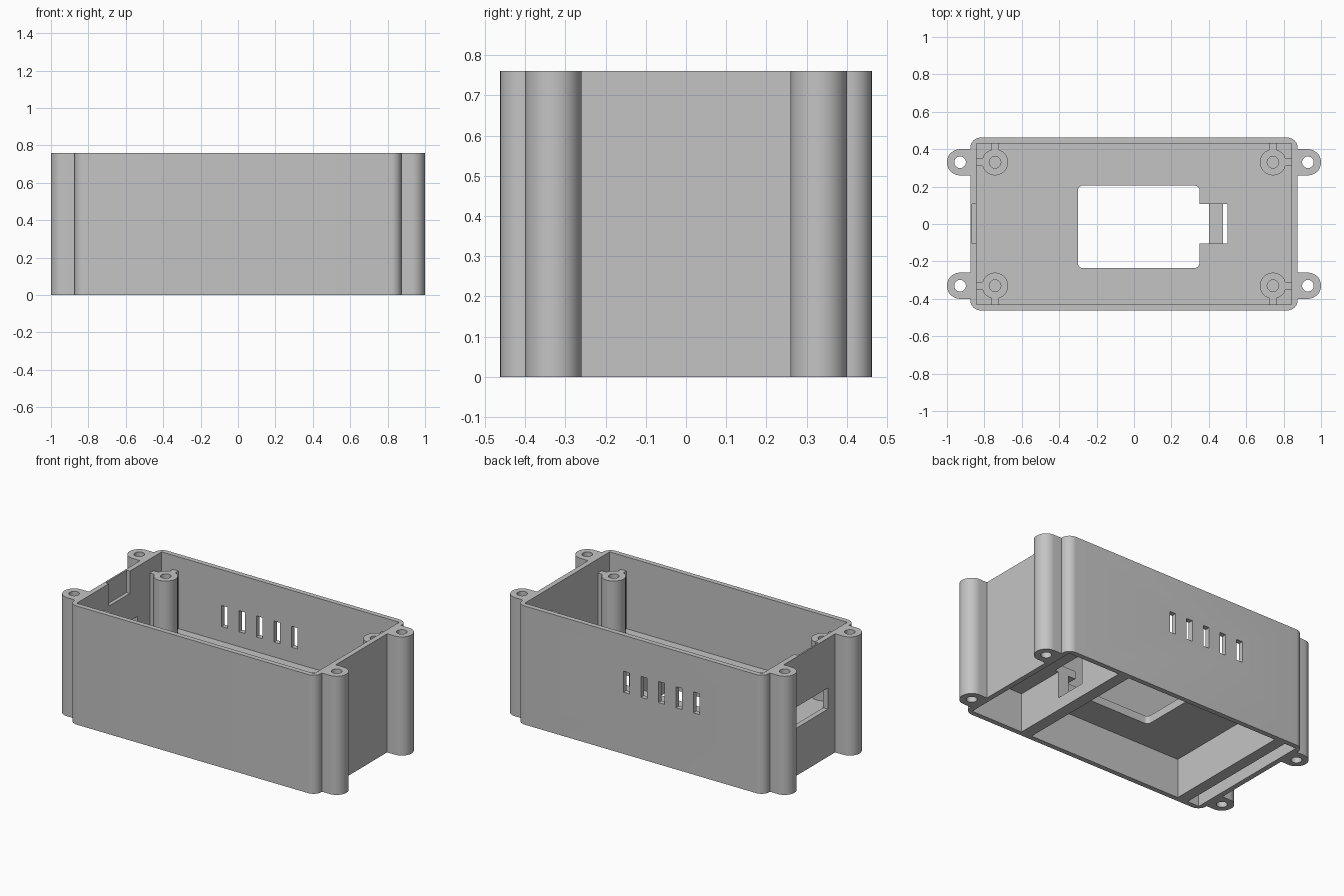
import bpy
import math

if "Cube" in bpy.data.objects:
    bpy.data.objects.remove(bpy.data.objects["Cube"], do_unlink=True)

HEIGHT = 0.76
FLOOR_LOW, FLOOR_TOP = 0.25, 0.30
OUT_X, OUT_Y = 0.875, 0.462
IN_X, IN_Y = 0.842, 0.43
BAR_A = (0.40, 0.475)
BAR_B = (-0.76, -0.686)

grey = bpy.data.materials.new("plain grey plastic")
grey.use_nodes = True
GREY = (0.55, 0.55, 0.55, 1)
grey.diffuse_color = GREY
grey.node_tree.nodes["Principled BSDF"].inputs["Base Color"].default_value = GREY


def prism(name, outline, z0, z1):
    """Extrude a counter-clockwise outline between two heights."""
    n = len(outline)
    verts = [(x, y, z) for z in (z0, z1) for x, y in outline]
    faces = [tuple(reversed(range(n))), tuple(range(n, 2 * n))]
    faces += [(i, (i + 1) % n, n + (i + 1) % n, n + i) for i in range(n)]
    mesh = bpy.data.meshes.new(name)
    mesh.from_pydata(verts, [], faces)
    mesh.materials.append(grey)
    obj = bpy.data.objects.new(name, mesh)
    bpy.context.collection.objects.link(obj)
    return obj


def arc(cx, cy, r, start, end, steps):
    angles = [math.radians(start + (end - start) * i / steps) for i in range(steps + 1)]
    return [(cx + r * math.cos(a), cy + r * math.sin(a)) for a in angles]


def box(name, x0, x1, y0, y1, z0, z1):
    return prism(name, [(x0, y0), (x1, y0), (x1, y1), (x0, y1)], z0, z1)


def rounded_box(name, x0, x1, y0, y1, z0, z1, r):
    pts = (arc(x1 - r, y1 - r, r, 0, 90, 10) + arc(x0 + r, y1 - r, r, 90, 180, 10)
           + arc(x0 + r, y0 + r, r, 180, 270, 10) + arc(x1 - r, y0 + r, r, 270, 360, 10))
    return prism(name, pts, z0, z1)


def cylinder(name, x, y, r, z0, z1):
    return prism(name, arc(x, y, r, 0, 360, 40)[:-1], z0, z1)


def combine(target, other, operation):
    """Apply a boolean and remove the helper."""
    mod = target.modifiers.new("join", 'BOOLEAN')
    mod.operation = operation
    mod.solver = 'EXACT'
    mod.object = other
    bpy.context.view_layer.objects.active = target
    bpy.ops.object.modifier_apply(modifier=mod.name)
    bpy.data.objects.remove(other, do_unlink=True)


def add(other):
    combine(case, other, 'UNION')


def cut(other):
    combine(case, other, 'DIFFERENCE')


CORNERS = [(sx, sy) for sx in (-1, 1) for sy in (-1, 1)]

# Main block with full-height mounting ears
case = rounded_box("enclosure_case", -OUT_X, OUT_X, -OUT_Y, OUT_Y, 0, HEIGHT, 0.055)
for sx, sy in CORNERS:
    turn = 0 if sx > 0 else 180
    tip = arc(sx * 0.93, sy * 0.33, 0.07, turn - 90, turn + 90, 24)
    root = [(sx * 0.86, tip[-1][1]), (sx * 0.86, tip[0][1])]
    add(prism("ear", tip + root, 0, HEIGHT))

# Upper compartment
cut(box("upper_cavity", -IN_X, IN_X, -IN_Y, IN_Y, FLOOR_TOP, 1))

# Underside pockets, leaving two cross bars
for x0, x1 in ((BAR_A[1], IN_X), (BAR_B[1], BAR_A[0]), (-IN_X, BAR_B[0])):
    cut(box("under_pocket", x0, x1, -IN_Y, IN_Y, -0.1, FLOOR_LOW))

# Screw posts with ribs to both walls
POST_TOP = 0.67
for sx, sy in CORNERS:
    px, py = sx * 0.743, sy * 0.33
    add(cylinder("post", px, py, 0.07, 0.28, POST_TOP))
    xs = sorted((px, sx * 0.86))
    ys = sorted((py, sy * 0.445))
    add(box("side_rib", *xs, py - 0.02, py + 0.02, 0.28, POST_TOP))
    add(box("end_rib", px - 0.02, px + 0.02, *ys, 0.28, POST_TOP))

# Screw holes
for sx, sy in CORNERS:
    cut(cylinder("ear_hole", sx * 0.93, sy * 0.33, 0.031, -0.1, 1))
    cut(cylinder("post_hole", sx * 0.743, sy * 0.33, 0.031, FLOOR_TOP + 0.01, 1))

# Floor window and latch slot, which also notches the cross bar
cut(rounded_box("floor_window", -0.30, 0.35, -0.235, 0.205, 0.2, 0.4, 0.025))
cut(box("latch_slot", 0.33, 0.50, -0.103, 0.107, 0.08, 0.4))

# Ventilation slots in the back wall
for i in range(5):
    x = -0.397 + i * 0.124
    cut(box("vent", x - 0.021, x + 0.021, 0.40, 0.5, 0.395, 0.53))

# Port opening and shallow top recess in the end wall
cut(box("port", -0.95, -0.80, -0.186, 0.186, 0.305, 0.44))
cut(box("recess", -0.865, -0.80, -0.103, 0.107, 0.617, 1))

# Smooth the rounded walls, keep the edges crisp
bpy.ops.object.select_all(action='DESELECT')
case.select_set(True)
bpy.context.view_layer.objects.active = case
bpy.ops.object.shade_smooth_by_angle(angle=math.radians(30))
